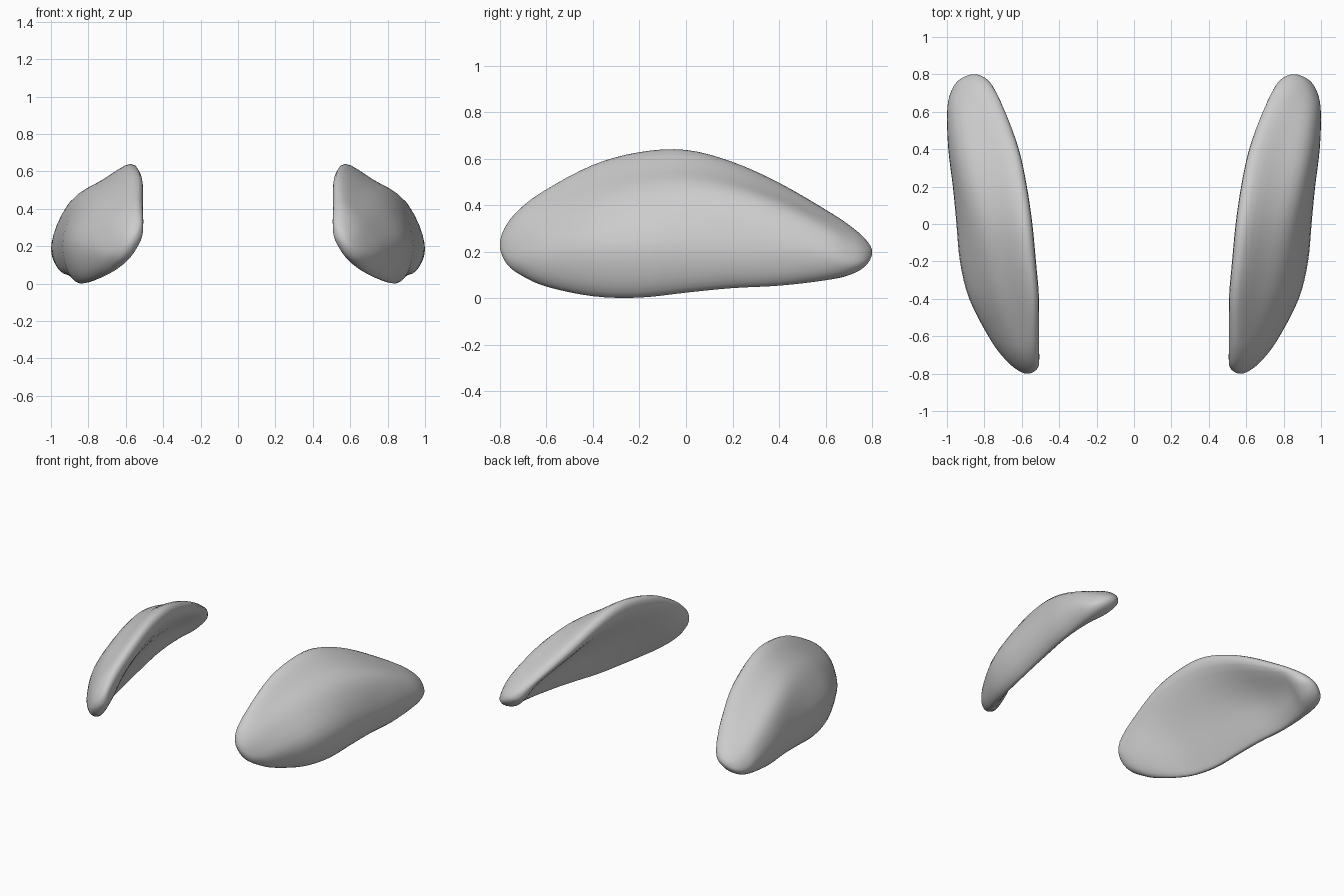
import bpy, bmesh
from math import sin, cos, radians
from mathutils import Vector

if "Cube" in bpy.data.objects:
    bpy.data.objects.remove(bpy.data.objects["Cube"])

# Cross-sections along y: y, z low, z high, inner x, outer x, bottom x, z of outermost point
ROWS = [
    (-.77, .145, .320, .511, .640, .575, .22),
    (-.70, .093, .398, .500, .710, .630, .22),
    (-.60, .048, .470, .502, .778, .705, .23),
    (-.40, .006, .577, .511, .879, .800, .24),
    (-.20, .000, .632, .530, .928, .850, .25),
    (.00, .022, .642, .550, .947, .875, .25),
    (.20, .042, .589, .580, .967, .900, .24),
    (.40, .052, .499, .622, .992, .930, .235),
    (.60, .076, .382, .684, .999, .940, .22),
    (.70, .098, .316, .724, .982, .920, .20),
    (.77, .136, .256, .778, .937, .880, .19),
]
FRONT_TIP = Vector((.568, -.802, .23))
BACK_TIP = Vector((.853, .802, .198))
SUB = 4
ANGLES = (120, 85, 45, 0, -30, -60, -100, -155, -205)


def catmull(a, b, c, d, t):
    return .5 * (2 * b + (c - a) * t + (2 * a - 5 * b + 4 * c - d) * t * t
                 + (3 * b - a - 3 * c + d) * t ** 3)


def section(y, lo, hi, xi, xo, xb, zo):
    """Crescent section, turning into a tilted ellipse towards both ends."""
    h, w = hi - lo, xo - xi
    rim = min(.035, .22 * w)
    s = min(1, max(0, (y + .3) / .5))
    f, g = .71 + .12 * s, .50 + .07 * s
    top = (xi + rim * .8, hi)
    shoulder = (xi + f * w, zo + g * (hi - zo))
    mid = ((top[0] + shoulder[0]) / 2, (top[1] + shoulder[1]) / 2 + .01 * h)
    hollow = min(.48, .44 + .2 * y) if y > -.3 else .36 if y > -.5 else .25
    pts = [top, mid, shoulder, (xo, zo),
           (xb + .76 * (xo - xb), lo + .32 * (zo - lo)),
           (xb, lo), (xb - rim * 1.3, lo + .10 * h),
           (xi + hollow * w, lo + .45 * h),
           (xi, hi - .16 * h)]
    e = min(1, max(0, (abs(y) - .5) / .25)) ** 1.3
    v = []
    for (x, z), a in zip(pts, ANGLES):
        ex = (xi + xo) / 2 + w / 2 * cos(radians(a))
        ez = (lo + hi) / 2 + h / 2 * sin(radians(a - 30))
        v.append(Vector((x + e * (ex - x), y, z + e * (ez - z))))
    n = len(v)
    return [catmull(v[i - 1], v[i], v[(i + 1) % n], v[(i + 2) % n], k / SUB)
            for i in range(n) for k in range(SUB)]


def beyond(tip, ring):
    """Phantom ring past a tip so that the end closes round."""
    return [Vector((2 * tip.x - p.x, p.y, 2 * tip.z - p.z)) for p in ring]


# Interpolate the sections along the length
rings = [section(*r) for r in ROWS]
n = len(rings[0])
keys = ([beyond(FRONT_TIP, rings[0]), [FRONT_TIP] * n] + rings
        + [[BACK_TIP] * n, beyond(BACK_TIP, rings[-1])])
loft = []
for i in range(1, len(keys) - 2):
    for k in range(SUB):
        loft.append([catmull(keys[i - 1][j], keys[i][j], keys[i + 1][j], keys[i + 2][j], k / SUB)
                     for j in range(n)])
loft = loft[1:]

# Skin the rings and close both tips
bm = bmesh.new()
vr = [[bm.verts.new(p) for p in ring] for ring in loft]
for a, b in zip(vr, vr[1:]):
    for j in range(n):
        m = (j + 1) % n
        bm.faces.new((a[j], a[m], b[m], b[j]))
for tip, ring in ((FRONT_TIP, vr[0]), (BACK_TIP, vr[-1])):
    t = bm.verts.new(tip)
    for j in range(n):
        bm.faces.new((t, ring[j], ring[(j + 1) % n]))
# Soften the skin slightly
for _ in range(3):
    bmesh.ops.smooth_vert(bm, verts=bm.verts, factor=.3,
                          use_axis_x=True, use_axis_y=True, use_axis_z=True)
bmesh.ops.recalc_face_normals(bm, faces=bm.faces)
for f in bm.faces:
    f.smooth = True
mesh = bpy.data.meshes.new("side_pads")
bm.to_mesh(mesh)
bm.free()
pads = bpy.data.objects.new("side_pads", mesh)
bpy.context.collection.objects.link(pads)

# Matching pad on the other side
mirror = pads.modifiers.new("mirror", 'MIRROR')
mirror.use_axis = (True, False, False)
mirror.use_mirror_merge = False
